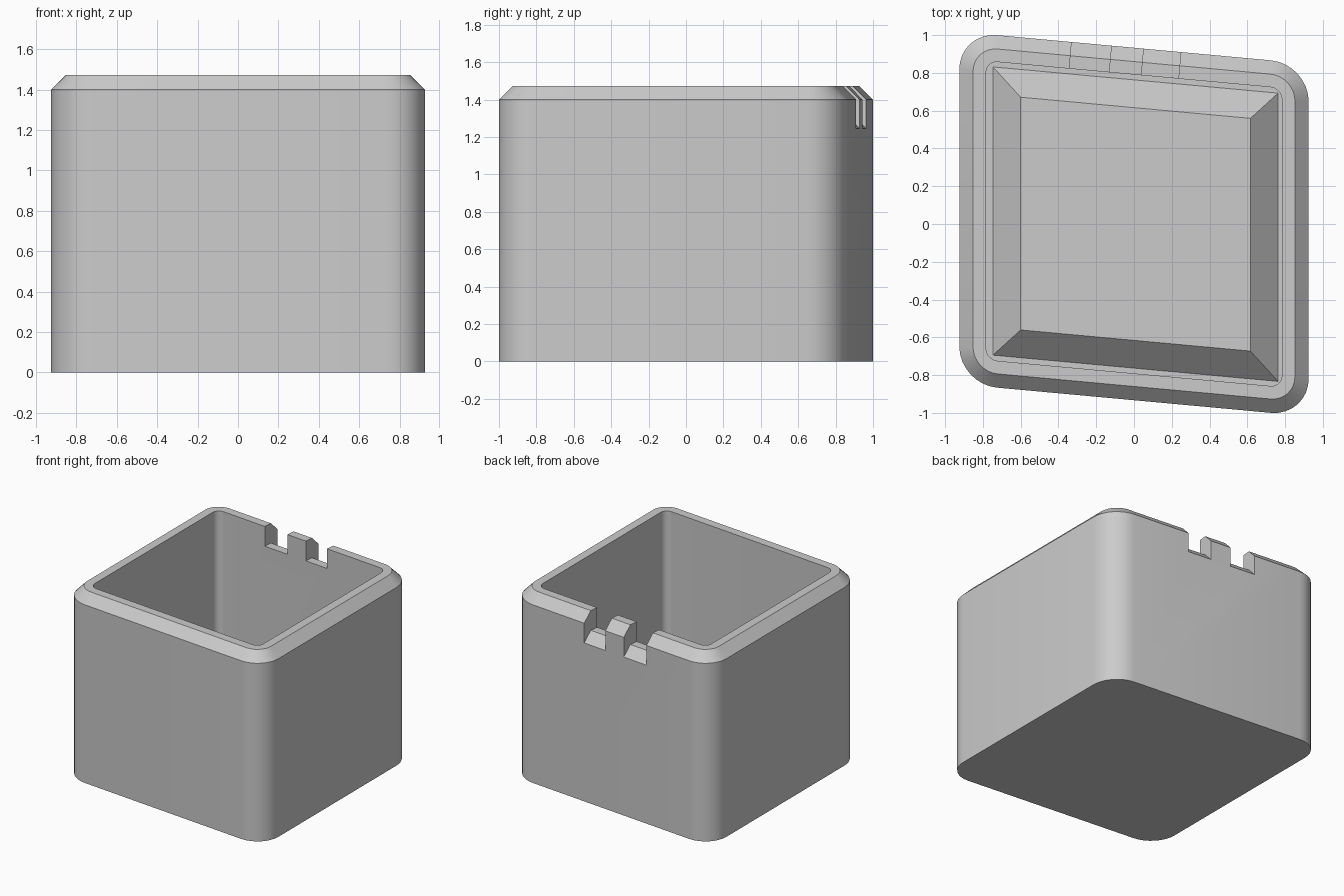
import bpy, bmesh, math
from mathutils import Vector

if "Cube" in bpy.data.objects:
    bpy.data.objects.remove(bpy.data.objects["Cube"])

SHEAR = -0.092          # the plan is a slightly skewed square
HX, HY = 0.925, 0.933   # half sizes of the outer wall
BODY_H, RIM_H, CHAMFER = 1.40, 1.473, 0.073
FLOOR_Z, NOTCH_DROP = 0.14, 0.155

grey = bpy.data.materials.new("light grey")
grey.diffuse_color = (0.6, 0.6, 0.6, 1)
grey.use_nodes = True
grey.node_tree.nodes["Principled BSDF"].inputs["Base Color"].default_value = grey.diffuse_color


def make_object(name, bm, material=True):
    bmesh.ops.recalc_face_normals(bm, faces=bm.faces)
    mesh = bpy.data.meshes.new(name)
    bm.to_mesh(mesh)
    bm.free()
    obj = bpy.data.objects.new(name, mesh)
    bpy.context.collection.objects.link(obj)
    if material:
        mesh.materials.append(grey)
    return obj


def skewed_ring(bm, inset, radius, z, segments=8, shift=0.0):
    """Rounded rectangle, skewed in plan; radius 0 gives sharp corners."""
    hx, hy = HX - inset, HY - inset
    verts = []
    for i, (sx, sy) in enumerate([(1, 1), (-1, 1), (-1, -1), (1, -1)]):
        steps = range(segments + 1) if radius else [0]
        for k in steps:
            a = math.pi / 2 * (i + k / segments)
            x = sx * (hx - radius) + radius * math.cos(a) + shift
            y = sy * (hy - radius) + radius * math.sin(a)
            verts.append(bm.verts.new((x, y + SHEAR * x, z)))
    return verts


def loft(bm, rings):
    """Join successive rings with quads and cap both ends."""
    for a, b in zip(rings, rings[1:]):
        n = len(a)
        for i in range(n):
            j = (i + 1) % n
            bm.faces.new((a[i], a[j], b[j], b[i]))
    bm.faces.new(rings[0])
    bm.faces.new(rings[-1])


# Hollow body with chamfered rim
bm = bmesh.new()
loft(bm, [skewed_ring(bm, inset, r, z) for inset, r, z in [
    (0, 0.20, 0), (0, 0.20, BODY_H), (CHAMFER, 0.13, RIM_H),
    (0.142, 0.06, RIM_H), (0.142, 0.06, FLOOR_Z)]])
body = make_object("box_body", bm)

# Two notches in the back wall, whose floors repeat the rim profile lower down
along = Vector((1, SHEAR, 0)).normalized()
out = Vector((-along.y, along.x, 0))
shelf = RIM_H - NOTCH_DROP
profile = [(-0.25, shelf), (-CHAMFER, shelf), (0.05, shelf - CHAMFER - 0.05),
           (0.05, 1.6), (-0.25, 1.6)]
for n, (x0, x1) in enumerate([(-0.33, -0.12), (0.052, 0.248)]):
    bm = bmesh.new()
    ends = []
    for x in (x0, x1):
        base = Vector((x, HY + SHEAR * x, 0))
        ends.append([bm.verts.new(base + out * v + Vector((0, 0, z)))
                     for v, z in profile])
    loft(bm, ends)
    cutter = make_object(f"notch_cutter_{n + 1}", bm, material=False)
    cutter.hide_render = True
    cutter.hide_set(True)
    mod = body.modifiers.new("notch", 'BOOLEAN')
    mod.operation = 'DIFFERENCE'
    mod.solver = 'EXACT'
    mod.object = cutter

# Bake the notches, then shade smooth round the corners
depsgraph = bpy.context.evaluated_depsgraph_get()
baked = bpy.data.meshes.new_from_object(body.evaluated_get(depsgraph))
body.modifiers.clear()
body.data = baked
for obj in [o for o in bpy.data.objects if o.name.startswith("notch_cutter")]:
    bpy.data.objects.remove(obj)
bpy.context.view_layer.objects.active = body
body.select_set(True)
bpy.ops.object.shade_smooth_by_angle(angle=math.radians(30))
body.select_set(False)

# Raised plinth with sloping sides on the inner floor
bm = bmesh.new()
loft(bm, [skewed_ring(bm, inset, 0, z, shift=0.008)
          for inset, z in [(0.17, FLOOR_Z), (0.317, FLOOR_Z + 0.147)]])
make_object("floor_plinth", bm)
